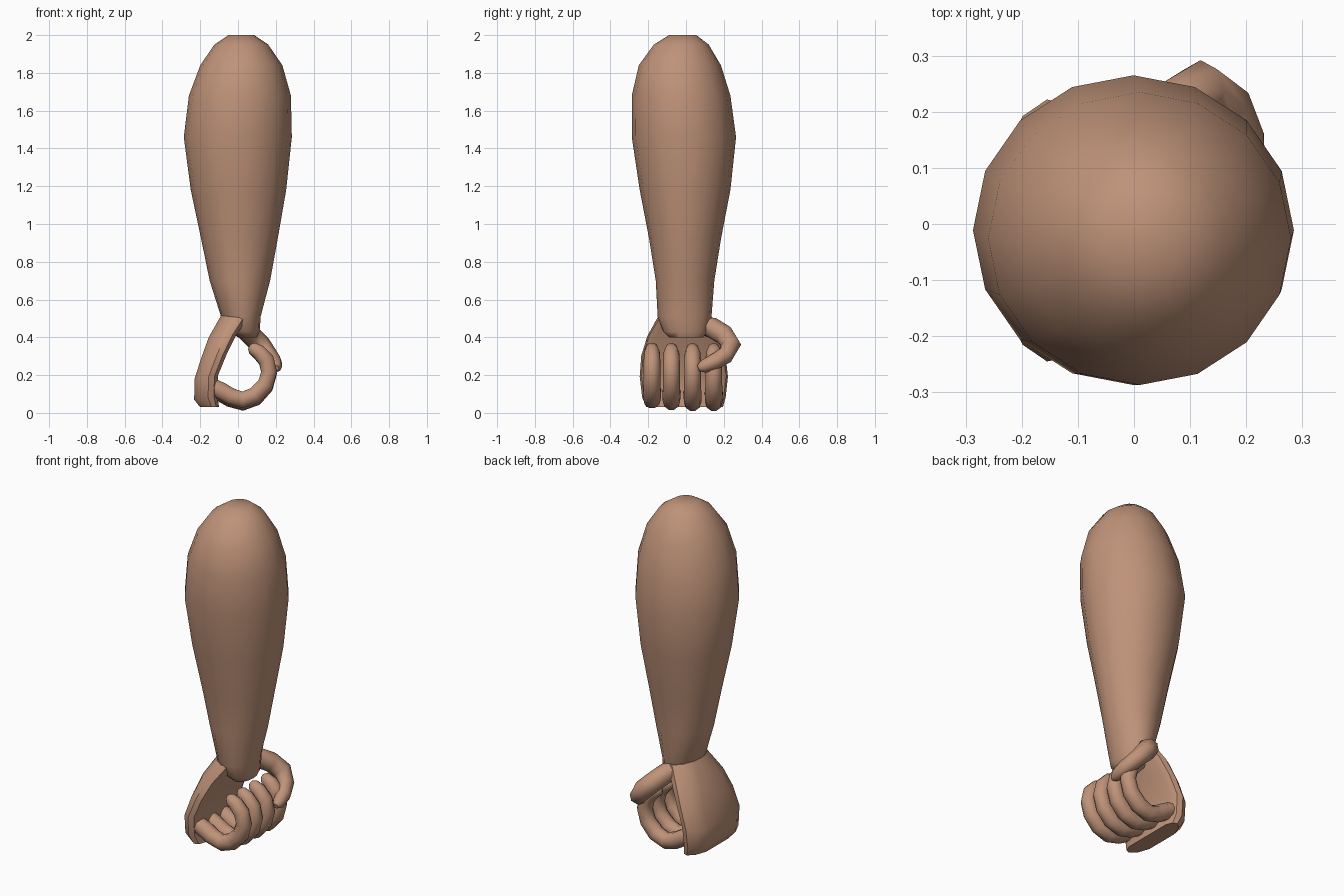
import bpy, bmesh
from math import sin, cos, pi
from mathutils import Vector

skin = bpy.data.materials.new("skin")
skin.diffuse_color = (0.52, 0.29, 0.19, 1)


def loft(name, rings, angle=40):
    bm = bmesh.new()
    vs = [[bm.verts.new(p) for p in r] for r in rings]
    n = len(vs[0])
    for a, b in zip(vs, vs[1:]):
        for i in range(n):
            j = (i + 1) % n
            bm.faces.new((a[i], a[j], b[j], b[i]))
    bm.faces.new(vs[0][::-1])
    bm.faces.new(vs[-1])
    bmesh.ops.recalc_face_normals(bm, faces=bm.faces)
    me = bpy.data.meshes.new(name)
    bm.to_mesh(me)
    bm.free()
    ob = bpy.data.objects.new(name, me)
    bpy.context.collection.objects.link(ob)
    me.materials.append(skin)
    bpy.ops.object.select_all(action='DESELECT')
    ob.select_set(True)
    bpy.context.view_layer.objects.active = ob
    bpy.ops.object.shade_smooth_by_angle(angle=angle * pi / 180)
    return ob


def tube(name, path, radii, n, ref):
    """Tube along a path; ref fixes the twist of the cross-sections."""
    pts = [Vector(p) for p in path]
    rings = []
    for i, p in enumerate(pts):
        t = (pts[min(i + 1, len(pts) - 1)] - pts[max(i - 1, 0)]).normalized()
        u = Vector(ref)
        u = (u - t * u.dot(t)).normalized()
        v = t.cross(u)
        r = radii[i]
        rings.append([p + r * (cos(2 * pi * k / n) * u + sin(2 * pi * k / n) * v)
                      for k in range(n)])
    return loft(name, rings, 50)


# forearm: z, x range, y range
profile = [(0.40, 0.00, 0.10, -0.09, 0.09), (0.43, -0.04, 0.115, -0.12, 0.115),
           (0.51, -0.09, 0.12, -0.15, 0.135), (0.70, -0.15, 0.17, -0.16, 0.15),
           (0.92, -0.195, 0.21, -0.195, 0.185), (1.18, -0.25, 0.255, -0.245, 0.235),
           (1.46, -0.287, 0.285, -0.287, 0.265), (1.68, -0.26, 0.28, -0.287, 0.235),
           (1.84, -0.20, 0.235, -0.25, 0.185), (1.95, -0.125, 0.16, -0.17, 0.12),
           (2.00, -0.05, 0.085, -0.09, 0.055)]
rings = []
for z, x0, x1, y0, y1 in profile:
    rings.append([((x0 + x1) / 2 + (x1 - x0) / 2 * cos(pi * k / 8),
                   (y0 + y1) / 2 + (y1 - y0) / 2 * sin(pi * k / 8), z) for k in range(16)])
loft("forearm", rings, 60)

# palm slab: outer (x, z), inner (x, z), y range
sections = [((-0.09, 0.515), (0.05, 0.50), -0.15, 0.14),
            ((-0.155, 0.40), (-0.01, 0.41), -0.205, 0.185),
            ((-0.195, 0.29), (-0.06, 0.31), -0.237, 0.21),
            ((-0.23, 0.18), (-0.105, 0.20), -0.245, 0.222),
            ((-0.232, 0.07), (-0.11, 0.09), -0.232, 0.21),
            ((-0.20, 0.03), (-0.10, 0.03), -0.21, 0.195)]
rings = []
for o, i, y0, y1 in sections:
    o, i = Vector(o), Vector(i)
    ring = []
    for t, e in [(0, 0.10), (0.25, 0.03), (0.6, 0), (0.85, 0.01), (1, 0.05)]:
        p = o.lerp(i, t)
        ring.append((p.x, y0 + e, p.y))
    ring += [(x, y0 + y1 - y, z) for x, y, z in reversed(ring)]
    rings.append(ring)
loft("palm", rings, 45)

# four curled fingers
curl = [(-0.14, 0.13), (-0.09, 0.105), (-0.04, 0.075), (0.025, 0.055), (0.09, 0.08),
        (0.145, 0.14), (0.165, 0.21), (0.15, 0.275), (0.11, 0.32), (0.075, 0.342), (0.06, 0.35)]
fr = [0.046, 0.048, 0.047, 0.046, 0.047, 0.045, 0.044, 0.044, 0.041, 0.032, 0.014]
for k, y in enumerate((-0.18, -0.077, 0.035, 0.147)):
    lift = 0.016 if k == 0 else 0.006 if k == 1 else 0
    tube("finger_%d" % (k + 1), [(x, y, z + lift * (1 - z / 0.4)) for x, z in curl], fr, 10, (0, 1, 0))

# thumb
tube("thumb", [(-0.02, 0.06, 0.47), (0.03, 0.14, 0.45), (0.07, 0.205, 0.41),
               (0.12, 0.238, 0.36), (0.165, 0.21, 0.305), (0.19, 0.15, 0.27),
               (0.20, 0.09, 0.245), (0.20, 0.065, 0.237)],
     [0.045, 0.055, 0.055, 0.054, 0.046, 0.043, 0.034, 0.016], 8, (1, 0, 1))
